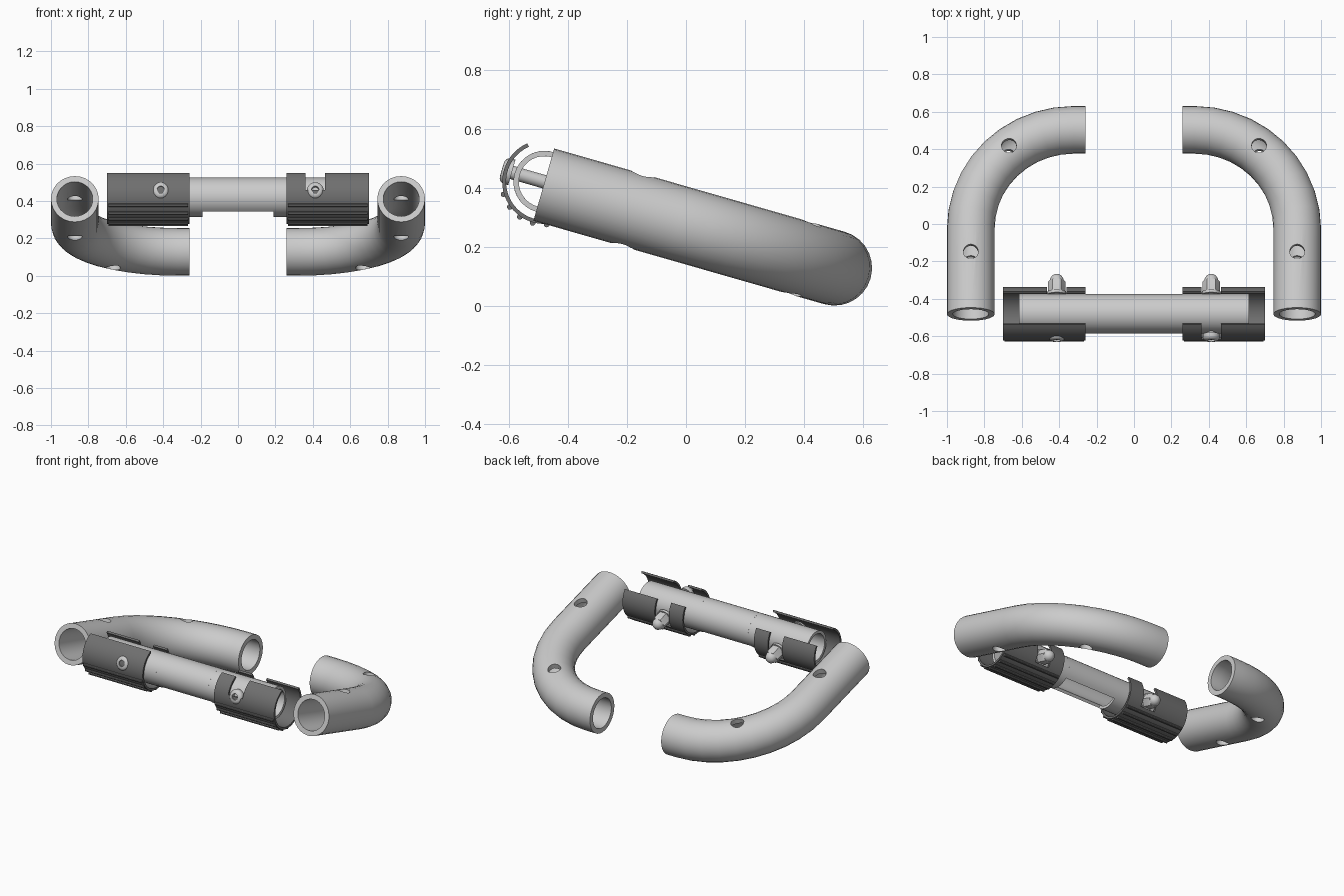
import bpy, bmesh, math
from mathutils import Matrix, Vector
from math import sin, cos, radians, pi

if "Cube" in bpy.data.objects:
    bpy.data.objects.remove(bpy.data.objects["Cube"])

TILT = Matrix.Rotation(radians(-16), 4, 'X')
PIPE = Matrix.Translation((0, -0.482, 0.4105)) @ TILT    # frame of the bent pipes
GRIP = Matrix.Translation((0, -0.48, 0.42)) @ TILT       # frame of the cross bar
dark = bpy.data.materials.new("dark_grey")
dark.diffuse_color = (0.16, 0.16, 0.16, 1)
dark.use_nodes = True
dark.node_tree.nodes["Principled BSDF"].inputs["Base Color"].default_value = dark.diffuse_color


def loft(name, rings, frame, closed=False, mat=None):
    """Skin a list of equal-sized point loops; cap the ends unless closed."""
    bm = bmesh.new()
    vs = [[bm.verts.new(frame @ Vector(p)) for p in r] for r in rings]
    n, m = len(rings), len(rings[0])
    for i in range(n if closed else n - 1):
        a, b = vs[i], vs[(i + 1) % n]
        for j in range(m):
            k = (j + 1) % m
            bm.faces.new((a[j], a[k], b[k], b[j]))
    if not closed:
        bm.faces.new(vs[0])
        bm.faces.new(vs[-1])
    bmesh.ops.recalc_face_normals(bm, faces=bm.faces)
    me = bpy.data.meshes.new(name)
    bm.to_mesh(me)
    bm.free()
    ob = bpy.data.objects.new(name, me)
    bpy.context.collection.objects.link(ob)
    if mat:
        me.materials.append(mat)
    return ob


def smooth(ob):
    bpy.ops.object.select_all(action='DESELECT')
    ob.select_set(True)
    bpy.context.view_layer.objects.active = ob
    bpy.ops.object.shade_smooth_by_angle(angle=radians(30))


def cut(ob, cutters):
    bpy.context.view_layer.objects.active = ob
    for c in cutters:
        mod = ob.modifiers.new("cut", 'BOOLEAN')
        mod.operation, mod.solver, mod.object = 'DIFFERENCE', 'EXACT', c
        bpy.ops.object.modifier_apply(modifier=mod.name)
        bpy.data.objects.remove(c)


def arc_shell(name, x0, x1, ri, ro, a0, a1, n, frame, mat=None):
    """Curved wall around the x axis, from angle a0 to a1 (degrees, 0 = +y)."""
    full = a1 - a0 == 360
    rings = []
    for i in range(n if full else n + 1):
        a = radians(a0 + (a1 - a0) * i / n)
        rings.append([(x, r * cos(a), r * sin(a))
                      for x, r in ((x0, ri), (x1, ri), (x1, ro), (x0, ro))])
    return loft(name, rings, frame, full, mat)


def lathe(name, prof, axis, origin, frame, n=20, mat=None):
    """Turned solid: profile of (distance along axis, radius)."""
    rings = []
    for d, r in prof:
        ring = []
        for j in range(n):
            c, s = r * cos(2 * pi * j / n), r * sin(2 * pi * j / n)
            p = {'X': (d, c, s), 'Y': (c, d, s), 'Z': (c, s, d)}[axis]
            ring.append(Vector(p) + Vector(origin))
        rings.append(ring)
    return loft(name, rings, frame, False, mat)


def box(x0, x1, y0, y1, z0, z1):
    return loft("slot_cutter", [[(x, y0, z0), (x, y1, z0), (x, y1, z1), (x, y0, z1)]
                                for x in (x0, x1)], GRIP)


# Bent pipes: straight leg then a quarter bend, drilled through twice
R, X, END = 0.55, 0.8725, 1.025
for s, side in ((1, "right"), (-1, "left")):
    path = [(X, 0, pi / 2)]
    for i in range(11):
        a = pi / 2 * i / 10
        path.append((X - R + R * cos(a), END - R + R * sin(a), pi / 2 + a))
    path.append((0.26, END, pi))
    outer, inner = [], []
    for x, y, h in path:
        for r, dest in ((0.1275, outer), (0.096, inner)):
            dest.append([(s * (x + r * cos(t) * sin(h)), y - r * cos(t) * cos(h), r * sin(t))
                         for t in (2 * pi * j / 28 for j in range(28))])
    pipe = loft(side + "_bent_pipe", outer + inner[::-1], PIPE, True)
    a = radians(51)
    holes = [(X, 0.313), (X - R + R * cos(a), END - R + R * sin(a))]
    cut(pipe, [lathe("hole_cutter", ((-0.2, 0.04), (0.2, 0.04)), 'Z', (s * x, y, 0), PIPE)
               for x, y in holes])
    smooth(pipe)

# Middle of the cross bar, open along the bottom
smooth(arc_shell("bar_middle", -0.19, 0.19, 0.087, 0.105, -46, 226, 28,
                 Matrix.Translation((0, -0.48, 0.42))))

for s, side in ((1, "right"), (-1, "left")):
    def span(a, b):
        return (a, b) if s > 0 else (-b, -a)
    bx = s * 0.413

    # Sleeve at the end of the cross bar
    smooth(arc_shell(side + "_sleeve", *span(0.19, 0.615), 0.087, 0.105, 0, 360, 32, GRIP))

    # Dark C-shaped clamp, slotted for the bolt
    clamp = arc_shell(side + "_clamp", *span(0.26, 0.70), 0.13, 0.143, 130, 410, 36, GRIP, dark)
    slots = [box(bx - 0.052, bx + 0.052, 0.03, 0.25, -0.05, 0.25)]
    if s > 0:
        slots.append(box(bx - 0.052, bx + 0.052, -0.25, -0.03, 0, 0.25))
    cut(clamp, slots)
    smooth(clamp)

    # Ribs along the underside of the clamp
    for i in range(7):
        a = radians(270 + (i - 3) * 19)
        smooth(lathe(f"{side}_clamp_rib_{i + 1}", [(d, 0.0095) for d in span(0.268, 0.692)], 'X',
                     (0, 0.145 * cos(a), 0.145 * sin(a)), GRIP, 10, dark))

    # Socket-head bolt through the sleeve
    smooth(lathe(side + "_bolt", ((-0.128, 0.019), (-0.15, 0.02), (-0.149, 0.03), (-0.143, 0.04),
                                  (-0.134, 0.045), (-0.115, 0.045), (-0.115, 0.023),
                                  (0.19, 0.023)), 'Y', (bx, 0, 0), GRIP))
    # Washer and domed nut behind
    smooth(lathe(side + "_washer", ((0.106, 0.05), (0.122, 0.05)), 'Y', (bx, 0, 0), GRIP))
    smooth(lathe(side + "_nut", ((0.122, 0.046), (0.178, 0.046), (0.186, 0.041)), 'Y',
                 (bx, 0, 0), GRIP, 6))
    smooth(lathe(side + "_nut_dome", ((0.18, 0.037), (0.196, 0.035), (0.21, 0.027),
                                      (0.218, 0.015), (0.221, 0.002)), 'Y', (bx, 0, 0), GRIP))
